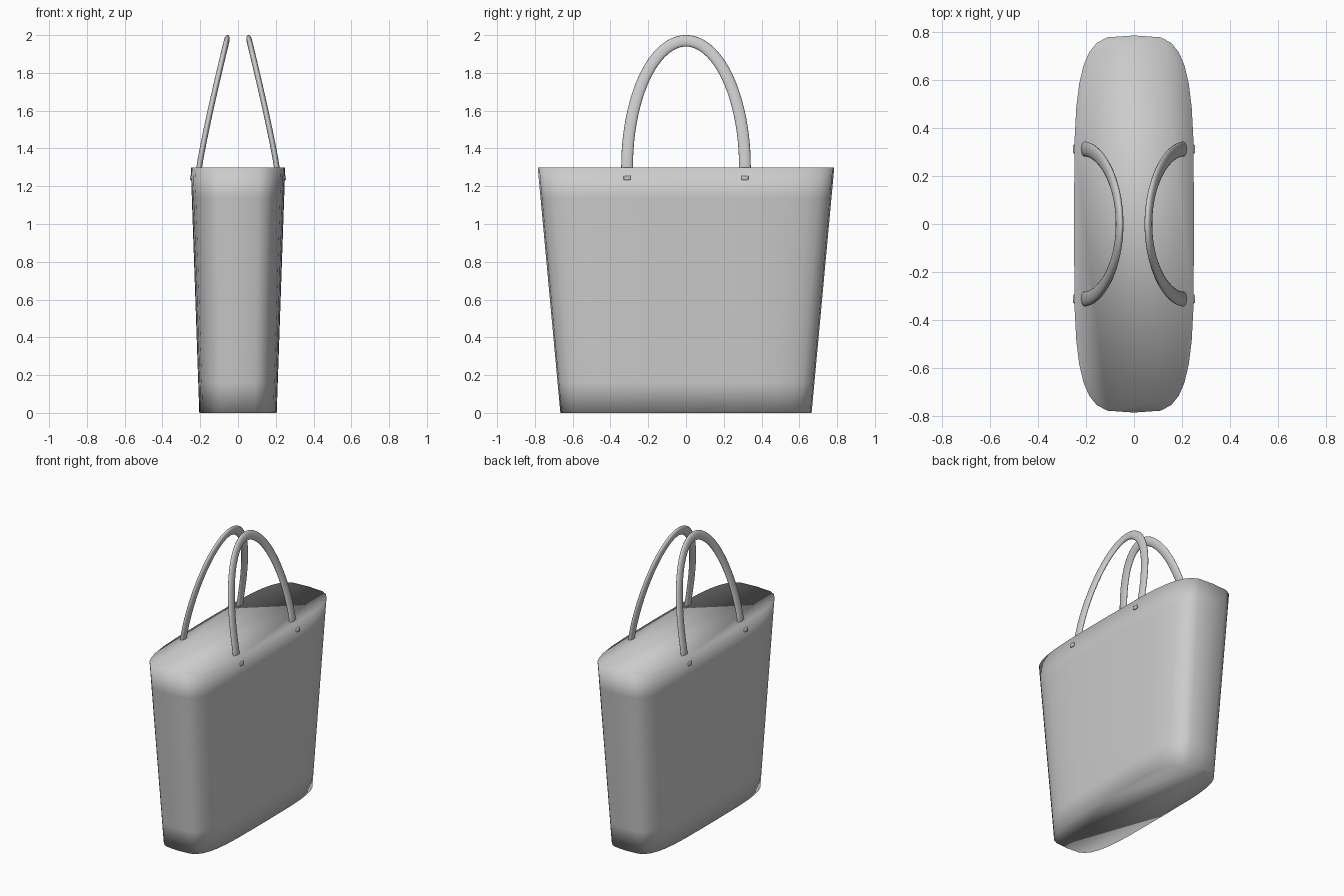
import bpy, math
from mathutils import Vector

if "Cube" in bpy.data.objects:
    bpy.data.objects.remove(bpy.data.objects["Cube"])

grey = bpy.data.materials.new("light_grey")
grey.diffuse_color = (0.6, 0.6, 0.6, 1)
grey.use_nodes = True
grey.node_tree.nodes["Principled BSDF"].inputs["Base Color"].default_value = grey.diffuse_color


def make(name, verts, faces):
    me = bpy.data.meshes.new(name)
    me.from_pydata(verts, [], faces)
    me.update()
    me.materials.append(grey)
    me.shade_smooth()
    ob = bpy.data.objects.new(name, me)
    bpy.context.collection.objects.link(ob)
    return ob


def loft(name, rings):
    # skin a list of equal rings and cap both ends
    n = len(rings[0])
    verts = [p for r in rings for p in r]
    faces = [tuple(reversed(range(n)))]
    for k in range(len(rings) - 1):
        for i in range(n):
            j = (i + 1) % n
            faces.append((k * n + i, k * n + j, (k + 1) * n + j, (k + 1) * n + i))
    faces.append(tuple(range((len(rings) - 1) * n, len(rings) * n)))
    return make(name, verts, faces)


def root(v):
    return math.copysign(math.sqrt(abs(v)), v)


# tapered bag body with a rounded-rectangle outline
H, LEVELS, SIDES = 1.3, 8, 32
rings = []
for k in range(LEVELS + 1):
    f = k / LEVELS
    a, b = 0.205 + 0.045 * f, 0.665 + 0.12 * f
    rings.append([(a * root(math.cos(2 * math.pi * i / SIDES)),
                   b * root(math.sin(2 * math.pi * i / SIDES)), H * f)
                  for i in range(SIDES)])
loft("bag_body", rings)


# leaning arched handles with a flattened oval section
def handle_point(t):
    s = max(math.sin(t), 0)
    return Vector((0.205 - 0.145 * s ** 1.12, 0.312 * math.cos(t), 1.3 + 0.67 * s))


lean = Vector((0.145, 0, 0.67)).normalized()
normal = Vector((lean.z, 0, lean.x))
normal = Vector((0.67, 0, 0.145)).normalized()
STEPS, SEG = 48, 16
path = [handle_point(math.pi * i / STEPS) for i in range(STEPS + 1)]
path = [path[0] - Vector((0, 0, 0.03))] + path + [path[-1] - Vector((0, 0, 0.03))]

for label, side in (("right", 1), ("left", -1)):
    rings = []
    for i, p in enumerate(path):
        tan = (path[min(i + 1, len(path) - 1)] - path[max(i - 1, 0)]).normalized()
        wide = tan.cross(normal).normalized()
        thin = wide.cross(tan).normalized()
        ring = []
        for j in range(SEG):
            t = 2 * math.pi * j / SEG
            q = p + wide * 0.031 * math.cos(t) + thin * 0.015 * math.sin(t)
            ring.append((q.x * side, q.y, q.z))
        rings.append(ring if side < 0 else ring[::-1])
    ob = loft(label + "_handle", rings)
    # keep normals pointing outward
    import bmesh
    bm = bmesh.new()
    bm.from_mesh(ob.data)
    bmesh.ops.recalc_face_normals(bm, faces=bm.faces)
    bm.to_mesh(ob.data)
    bm.free()

    # small studs below the handle ends
    for end, y in (("back", 0.312), ("front", -0.312)):
        bpy.ops.mesh.primitive_cube_add(size=1, location=(side * 0.244, y, 1.245))
        stud = bpy.context.object
        stud.name = f"{label}_{end}_stud"
        stud.scale = (0.022, 0.036, 0.026)
        bpy.ops.object.transform_apply(location=False, rotation=False, scale=True)
        stud.data.materials.append(grey)
        bev = stud.modifiers.new("soft_edges", 'BEVEL')
        bev.width, bev.segments = 0.005, 2
        bpy.ops.object.shade_smooth_by_angle()
